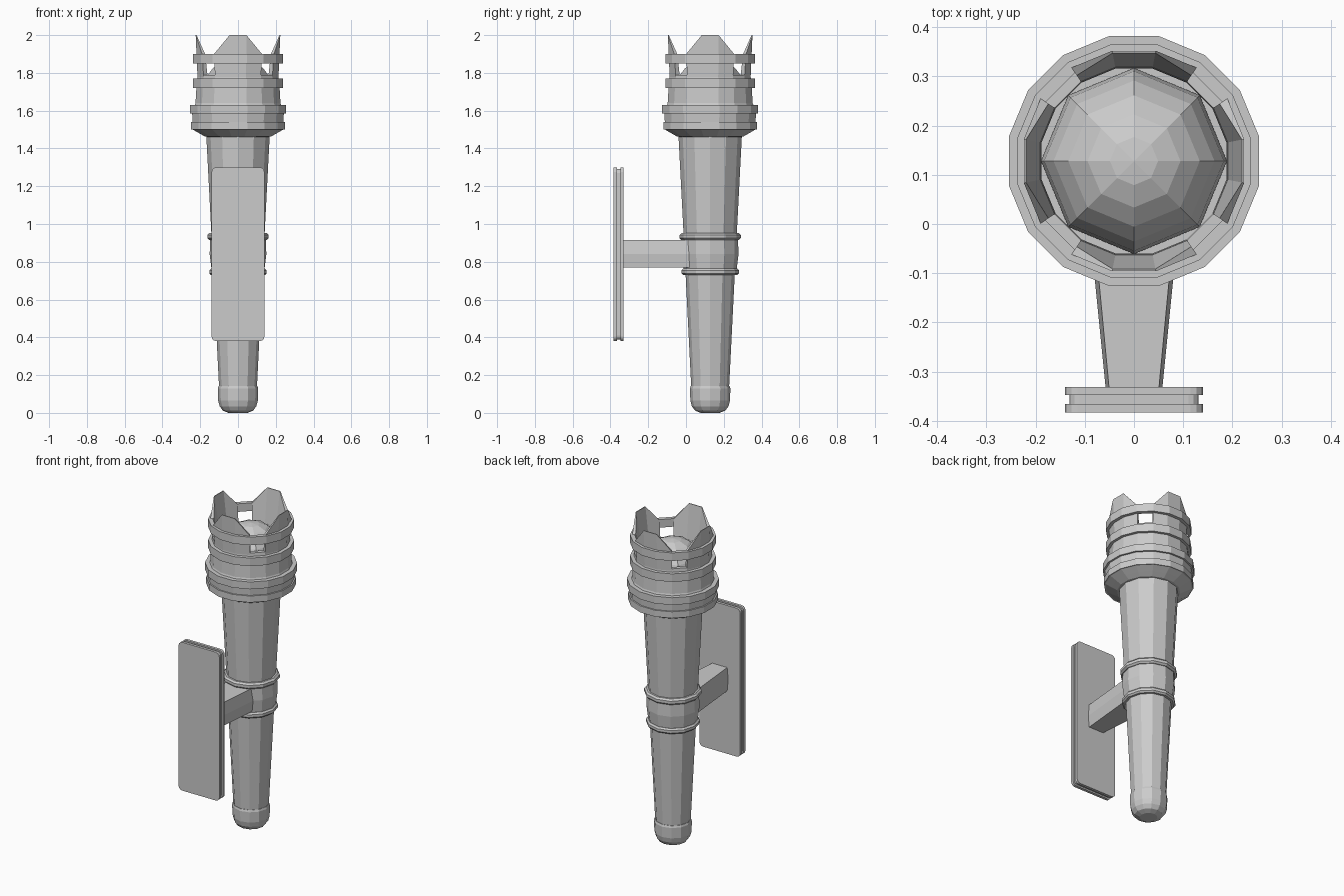
import bpy, bmesh
from math import pi, cos, sin, radians

if "Cube" in bpy.data.objects:
    bpy.data.objects.remove(bpy.data.objects["Cube"])

AXIS_Y = 0.128   # torch axis offset from the wall plate


def make_object(name, verts, faces):
    mesh = bpy.data.meshes.new(name)
    bm = bmesh.new()
    vs = [bm.verts.new(v) for v in verts]
    for f in faces:
        bm.faces.new([vs[i] for i in f])
    bmesh.ops.recalc_face_normals(bm, faces=bm.faces)
    bm.to_mesh(mesh)
    bm.free()
    ob = bpy.data.objects.new(name, mesh)
    bpy.context.collection.objects.link(ob)
    return ob


def lathe(name, profile, sides, closed=False, flat_front=False):
    """Revolve (radius, z) points; open profiles get capped ends."""
    k = cos(pi / sides) if flat_front else 1
    off = pi / sides if flat_front else 0
    verts = [(r / k * sin(2 * pi * i / sides + off),
              AXIS_Y + r / k * cos(2 * pi * i / sides + off), z)
             for r, z in profile for i in range(sides)]
    n = len(profile)
    faces = []
    for j in range(n if closed else n - 1):
        a, b = j * sides, (j + 1) % n * sides
        for i in range(sides):
            i2 = (i + 1) % sides
            faces.append((a + i, a + i2, b + i2, b + i))
    if not closed:
        faces.append(tuple(range(sides)))
        faces.append(tuple(range((n - 1) * sides, n * sides)))
    return make_object(name, verts, faces)


def band(name, r_in, r_out, z0, z1, sides, bevel=0.0, flat_front=False):
    prof = [(r_in, z0), (r_out - bevel, z0), (r_out, z0 + bevel),
            (r_out, z1 - bevel), (r_out - bevel, z1), (r_in, z1)]
    if bevel == 0:
        prof = [(r_in, z0), (r_out, z0), (r_out, z1), (r_in, z1)]
    return lathe(name, prof, sides, True, flat_front)


# Tapered handle with rounded foot
lathe("foot_cap", [(0.05, 0.0), (0.08, 0.012), (0.097, 0.035), (0.105, 0.065),
                   (0.107, 0.13), (0.103, 0.142), (0.09, 0.142)], 12)
lathe("lower_shaft", [(0.10, 0.13), (0.131, 0.75)], 12)
lathe("collar", [(0.139, 0.75), (0.15, 0.84), (0.147, 0.93)], 12)
lathe("upper_shaft", [(0.140, 0.93), (0.169, 1.49)], 12)
band("lower_collar_ring", 0.12, 0.152, 0.73, 0.764, 12, 0.009)
band("upper_collar_ring", 0.13, 0.162, 0.915, 0.952, 12, 0.01)

# Stepped head with hollow bowl
lathe("head", [(0.15, 1.46), (0.175, 1.463), (0.205, 1.48), (0.243, 1.502), (0.24, 1.54),
               (0.243, 1.59), (0.225, 1.64), (0.219, 1.74), (0.213, 1.79),
               (0.19, 1.79), (0.188, 1.68)], 16, False, True)
for nm, r_in, r_out, z0, z1 in [("base_band", 0.20, 0.248, 1.50, 1.54),
                                ("wide_band", 0.20, 0.254, 1.585, 1.63),
                                ("middle_band", 0.20, 0.237, 1.72, 1.77),
                                ("top_band", 0.212, 0.237, 1.85, 1.90)]:
    band(nm, r_in, r_out, z0, z1, 16, 0, True)

# Four crown petals, each three facets wide
k16 = cos(pi / 16)
cols = [(-33.75, 1.90), (-11.25, 2.0), (11.25, 2.0), (33.75, 1.90)]
for p in range(4):
    verts = []
    for deg, top in cols:
        a = radians(deg + 90 * p)
        for r, z in [(0.214, 1.77), (0.224, top), (0.19 + 0.14 * (top - 1.79), top),
                     (0.188, 1.77)]:
            verts.append((r / k16 * sin(a), AXIS_Y + r / k16 * cos(a), z))
    faces = [(0, 1, 2, 3), (12, 13, 14, 15)]
    for c in range(3):
        for j in range(4):
            j2 = (j + 1) % 4
            faces.append((4 * c + j, 4 * c + j2, 4 * c + 4 + j2, 4 * c + 4 + j))
    make_object(f"crown_petal_{p + 1}", verts, faces)

# Eight-sided dome in the bowl
lathe("bowl_dome", [(0.189 * cos(t), 1.69 + 0.189 * sin(t))
                    for t in [radians(d) for d in (0, 15, 30, 45, 60, 75, 89.5)]], 8)

# Support arm: six-sided section widening towards the collar
verts = []
for y, mid, edge in [(-0.34, 0.057, 0.050), (0.02, 0.093, 0.084)]:
    for x, z in [(-edge, 0.77), (edge, 0.77), (mid, 0.84),
                 (edge, 0.915), (-edge, 0.915), (-mid, 0.84)]:
        verts.append((x, y, z))
make_object("support_arm", verts, [tuple(range(6)), tuple(range(6, 12))] +
            [(i, (i + 1) % 6, (i + 1) % 6 + 6, i + 6) for i in range(6)])


# Wall plate: two rounded slabs around a recessed core
def slab(name, hx, z0, z1, y0, y1, r):
    outline = []
    for cx, cz, start in [(hx - r, z1 - r, 0), (r - hx, z1 - r, 90),
                          (r - hx, z0 + r, 180), (hx - r, z0 + r, 270)]:
        for s in range(4):
            a = radians(start + 30 * s)
            outline.append((cx + r * cos(a), cz + r * sin(a)))
    n = len(outline)
    verts = [(x, y, z) for y in (y0, y1) for x, z in outline]
    make_object(name, verts, [tuple(range(n)), tuple(range(n, 2 * n))] +
                [(i, (i + 1) % n, (i + 1) % n + n, i + n) for i in range(n)])


slab("plate_front", 0.14, 0.38, 1.30, -0.383, -0.366, 0.025)
slab("plate_core", 0.131, 0.389, 1.291, -0.37, -0.344, 0.02)
slab("plate_back", 0.14, 0.38, 1.30, -0.348, -0.331, 0.025)
